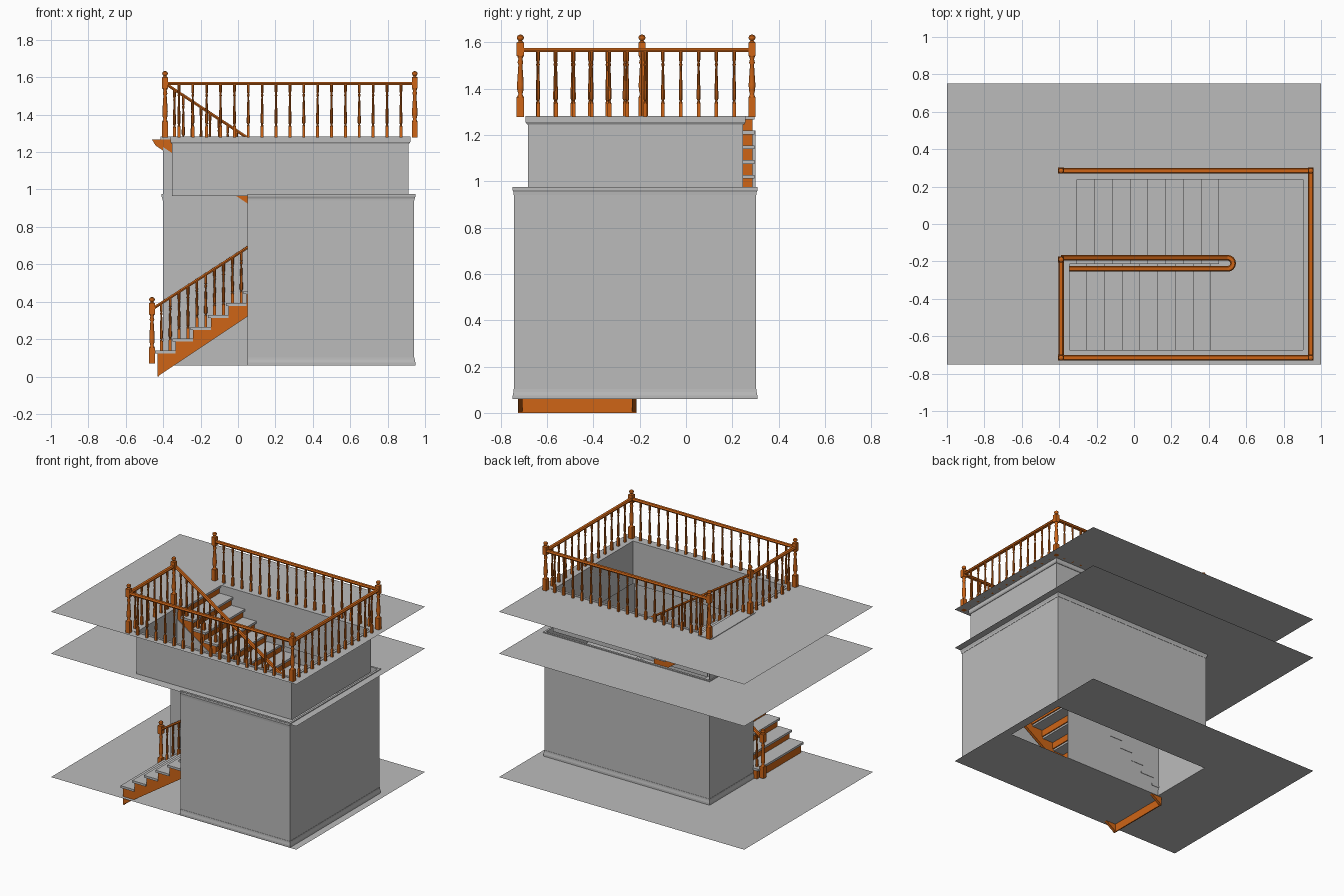
import bpy, bmesh, math
from mathutils import Vector

cube = bpy.data.objects.get("Cube")
if cube:
    bpy.data.objects.remove(cube, do_unlink=True)


def material(name, color):
    m = bpy.data.materials.new(name)
    m.use_nodes = True
    m.diffuse_color = color
    m.node_tree.nodes["Principled BSDF"].inputs["Base Color"].default_value = color
    return m


GREY = material("plaster_grey", (0.5, 0.5, 0.5, 1))
WOOD = material("orange_wood", (0.62, 0.13, 0.008, 1))


def finish(name, bm, mat, smooth=False):
    bmesh.ops.recalc_face_normals(bm, faces=bm.faces)
    mesh = bpy.data.meshes.new(name)
    bm.to_mesh(mesh)
    bm.free()
    mesh.materials.append(mat)
    ob = bpy.data.objects.new(name, mesh)
    bpy.context.collection.objects.link(ob)
    if smooth:
        bpy.ops.object.select_all(action='DESELECT')
        ob.select_set(True)
        bpy.context.view_layer.objects.active = ob
        bpy.ops.object.shade_smooth_by_angle(angle=math.radians(40))
    return ob


def skin(bm, rings):
    """Join equal rings of points into a capped tube."""
    rings = [[bm.verts.new(p) for p in ring] for ring in rings]
    n = len(rings[0])
    for a, b in zip(rings, rings[1:]):
        for i in range(n):
            j = (i + 1) % n
            bm.faces.new((a[i], a[j], b[j], b[i]))
    bm.faces.new(rings[0])
    bm.faces.new(rings[-1][::-1])


def box(bm, x0, x1, y0, y1, z0, z1):
    skin(bm, [[(x0, y0, z), (x1, y0, z), (x1, y1, z), (x0, y1, z)] for z in (z0, z1)])


def prism(bm, outline, y0, y1):
    skin(bm, [[(x, y, z) for x, z in outline] for y in (y0, y1)])


def sweep(bm, path, profile):
    """Carry a profile of (left offset, height) along a path with mitred corners."""
    path = [Vector(p) for p in path]
    normals = []
    for a, b in zip(path, path[1:]):
        d = (b - a).to_2d().normalized()
        normals.append(Vector((-d.y, d.x)))
    rings = []
    for i, p in enumerate(path):
        a, b = normals[max(i - 1, 0)], normals[min(i, len(normals) - 1)]
        side = (a + b) / (1 + a.dot(b))
        rings.append([(p.x + side.x * o, p.y + side.y * o, p.z + h) for o, h in profile])
    skin(bm, rings)


def lathe(bm, x, y, z, profile, sides, height=1):
    rings = []
    for r, t in profile:
        angles = [math.tau * (k + 0.5) / sides for k in range(sides)]
        rings.append([(x + r * math.cos(a), y + r * math.sin(a), z + t * height) for a in angles])
    skin(bm, rings)


def swept(name, path, profile, mat):
    bm = bmesh.new()
    sweep(bm, path, profile)
    finish(name, bm, mat)


# Floor and ceiling sheets, each with a rectangular opening
def sheet(name, z, x0, x1, y0, y1):
    bm = bmesh.new()
    loops = []
    for a, b, c, d in ((-1, 1, -0.75, 0.75), (x0, x1, y0, y1)):
        loops.append([bm.verts.new(p) for p in ((a, c, z), (b, c, z), (b, d, z), (a, d, z))])
    out, inn = loops
    for i in range(4):
        j = (i + 1) % 4
        bm.faces.new((out[i], out[j], inn[j], inn[i]))
    finish(name, bm, GREY)


FLOOR, CEILING, UPPER = 0.06, 0.97, 1.278
sheet("lower_floor", FLOOR, -0.40, 0.94, -0.21, 0.30)
sheet("ceiling", CEILING, -0.35, 0.94, -0.68, 0.30)
sheet("upper_floor", UPPER, -0.35, 0.91, -0.68, 0.245)


# Walls and their mouldings
def wall_profile(z0, z1):
    return [(-0.002, z0), (0.002, z0), (0.002, z1), (-0.002, z1)]


room = [(0.05, -0.74, 0), (0.94, -0.74, 0), (0.94, 0.30, 0), (-0.40, 0.30, 0), (-0.40, -0.21, 0)]
well = [(-0.35, -0.21, 0), (-0.35, -0.68, 0), (0.91, -0.68, 0), (0.91, 0.245, 0), (-0.35, 0.245, 0)]
swept("room_walls", room, wall_profile(FLOOR, CEILING), GREY)
swept("stairwell_walls", well, wall_profile(0.965, UPPER), GREY)
swept("skirting", room, [(0.006, 0.06), (-0.008, 0.06), (-0.008, 0.075), (-0.005, 0.09),
                         (-0.004, 0.103), (0.006, 0.103)], GREY)
swept("room_crown", room, [(0.006, 0.94), (-0.004, 0.94), (-0.005, 0.953), (-0.009, 0.962),
                           (-0.009, 0.976), (0.006, 0.976)], GREY)
swept("stairwell_trim", well, [(0.006, 1.245), (-0.006, 1.245), (-0.012, 1.255),
                               (-0.012, 1.282), (0.006, 1.282)], GREY)

# Stair dimensions
RUN, RISE, FIRST, DEPTH = 0.095, 0.0635, 0.137, 0.137
SLOPE = RISE / RUN
NOSE, THICK = 0.015, 0.014


def flight(name, x0, z0, d, y0, y1, tail):
    """Nine steps climbing in direction d, with open undersides."""
    treads, wood = bmesh.new(), bmesh.new()
    outline = [(x0, z0 - DEPTH)]
    for k in range(9):
        x, z = x0 + d * RUN * k, z0 + RISE * k
        xa, xb = sorted((x - d * NOSE, x + d * RUN))
        box(treads, xa, xb, y0 - 0.008, y1 + 0.008, z - THICK, z + 0.002)
        xa, xb = sorted((x, x + d * 0.008))
        box(wood, xa, xb, y0, y1, z - (DEPTH if k == 0 else RISE), z - THICK)
        outline += [(x, z - THICK), (x + d * RUN, z - THICK)]
    outline += tail
    for y in (y0, y1 - 0.02):
        prism(wood, outline, y, y + 0.02)
    finish(name + "_treads", treads, GREY)
    finish(name + "_stringers", wood, WOOD)


LANDING = FIRST + RISE * 9
UP_X, UP_Z = 0.44, LANDING + RISE
flight("lower_flight", -0.43, FIRST, 1, -0.725, -0.213, [(0.425, LANDING - DEPTH)])
flight("upper_flight", UP_X, UP_Z, -1, -0.206, 0.288, [(-0.46, 1.266), (-0.44, 1.235)])

# Half landing with a wooden edge
bm = bmesh.new()
box(bm, 0.41, 0.938, -0.735, 0.297, LANDING - THICK, LANDING)
finish("landing", bm, GREY)
bm = bmesh.new()
box(bm, 0.425, 0.435, -0.725, 0.288, LANDING - DEPTH, LANDING - THICK)
finish("landing_edge", bm, WOOD)

# Wall between the flights, shaped to the upper flight, and the wall below its top
soffit = lambda x: UP_Z - DEPTH + (UP_X - x) * SLOPE
bm = bmesh.new()
prism(bm, [(-0.40, FLOOR), (0.425, FLOOR), (0.425, soffit(0.425) + 0.03),
           (-0.40, soffit(-0.40) + 0.03)], -0.212, -0.208)
finish("spine_wall", bm, GREY)
bm = bmesh.new()
box(bm, -0.402, -0.398, -0.21, 0.30, CEILING, 1.22)
finish("stair_head_wall", bm, GREY)

# Handrails
RAIL = [(-0.015, 0), (-0.011, -0.009), (0.011, -0.009), (0.015, 0), (0.009, 0.009), (-0.009, 0.009)]
TOP_RAIL = 1.567
corners = [(-0.39, -0.19), (-0.39, -0.715), (0.945, -0.715), (0.945, 0.285), (-0.39, 0.285)]
swept("gallery_handrail", [(x, y, TOP_RAIL) for x, y in corners], RAIL, WOOD)
LOW, HIGH, TURN = Vector((-0.46, -0.24, 0.36)), Vector((-0.39, -0.18, TOP_RAIL)), 0.50
turn = []
for i in range(9):
    a = math.pi * (i / 8 - 0.5)
    turn.append((TURN + 0.03 * math.cos(a), -0.21 + 0.03 * math.sin(a), 0.98))
swept("stair_handrail", [LOW] + turn + [HIGH], RAIL, WOOD)

# Newel posts: square blocks, turned shaft and ball
bm = bmesh.new()
for x, y, z in [(x, y, UPPER) for x, y in corners] + [(-0.46, -0.24, 0.07)]:
    h = 0.0 if z == UPPER else 0.01
    box(bm, x - 0.016, x + 0.016, y - 0.016, y + 0.016, z, z + 0.085)
    box(bm, x - 0.016, x + 0.016, y - 0.016, y + 0.016, z + 0.262, z + 0.322)
    lathe(bm, x, y, z, [(0.015, 0.085), (0.009, 0.098), (0.014, 0.115), (0.015, 0.14), (0.009, 0.225),
                        (0.013, 0.235), (0.009, 0.25), (0.014, 0.262)], 12)
    lathe(bm, x, y, z, [(0.014, 0.322), (0.007, 0.328), (0.013, 0.334), (0.016, 0.342),
                        (0.013, 0.35), (0.004, 0.355)], 12)
finish("newel_posts", bm, WOOD, True)


# Turned balusters
def baluster(bm, x, y, z0, z1):
    lathe(bm, x, y, z0, [(0.011, 0), (0.011, 0.2)], 4, z1 - z0)
    lathe(bm, x, y, z0, [(0.009, 0.2), (0.005, 0.24), (0.009, 0.27), (0.009, 0.36), (0.005, 0.75),
                         (0.008, 0.78), (0.005, 0.81), (0.008, 0.85), (0.008, 1)], 8, z1 - z0)


bm = bmesh.new()
for a, b in zip(corners, corners[1:]):
    a, b = Vector(a), Vector(b)
    n = round((b - a).length / 0.0745)
    for i in range(1, n):
        p = a.lerp(b, i / n)
        baluster(bm, p.x, p.y, UPPER, TOP_RAIL)
finish("gallery_balusters", bm, WOOD, True)

bm = bmesh.new()
for i in range(18):
    step = i // 2
    x = -0.41 + RUN / 2 * i
    rail = LOW.z + (0.98 - LOW.z) * (x - LOW.x) / (TURN - LOW.x)
    baluster(bm, x, LOW.y, FIRST + RISE * step, rail)
    x = UP_X - 0.02 - RUN / 2 * i
    if x > -0.36:
        rail = HIGH.z + (0.98 - HIGH.z) * (x - HIGH.x) / (TURN - HIGH.x)
        baluster(bm, x, HIGH.y, UP_Z + RISE * step, rail)
finish("stair_balusters", bm, WOOD, True)
